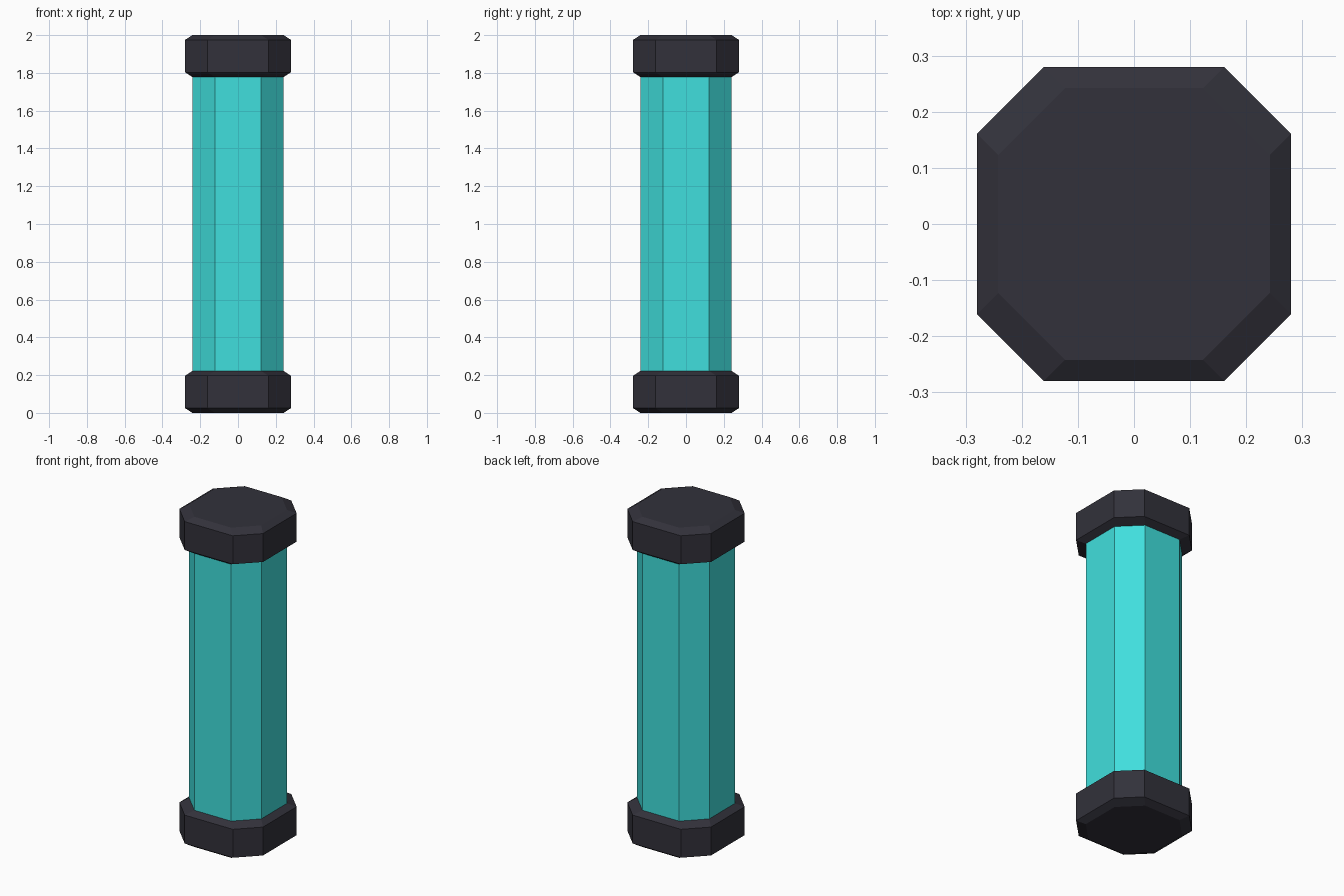
import bpy
import bmesh

cube = bpy.data.objects.get("Cube")
if cube:
    bpy.data.objects.remove(cube, do_unlink=True)


def make_material(name, color):
    mat = bpy.data.materials.new(name)
    mat.use_nodes = True
    mat.diffuse_color = color
    mat.node_tree.nodes["Principled BSDF"].inputs["Base Color"].default_value = color
    return mat


def octagon(half, corner, z):
    """Square of the given half width with its corners cut at 45 degrees."""
    a, b = half, corner
    return [(x, y, z) for x, y in ((a, -b), (a, b), (b, a), (-b, a),
                                   (-a, b), (-a, -b), (-b, -a), (b, -a))]


def loft(name, sections, mat):
    """Join stacked octagons (half, corner, z) into a closed, flat-shaded solid."""
    bm = bmesh.new()
    rings = [[bm.verts.new(p) for p in octagon(*s)] for s in sections]
    for low, high in zip(rings, rings[1:]):
        for i in range(len(low)):
            j = (i + 1) % len(low)
            bm.faces.new((low[i], low[j], high[j], high[i]))
    bm.faces.new(rings[0][::-1])
    bm.faces.new(rings[-1])
    mesh = bpy.data.meshes.new(name)
    bm.to_mesh(mesh)
    bm.free()
    mesh.materials.append(mat)
    obj = bpy.data.objects.new(name, mesh)
    bpy.context.collection.objects.link(obj)
    return obj


teal = make_material("bright_teal", (0.051, 0.74, 0.725, 1))
charcoal = make_material("charcoal", (0.032, 0.031, 0.043, 1))

INNER = (0.242, 0.123)
OUTER = (0.28, 0.161)
CAP, BEVEL = 0.222, 0.025

# Central tube, tucked slightly into both caps
loft("tube", [(*INNER, CAP - 0.02), (*INNER, 2 - CAP + 0.02)], teal)

# Bevelled end caps
for name, base in (("bottom_cap", 0), ("top_cap", 2 - CAP)):
    loft(name, [(*INNER, base), (*OUTER, base + BEVEL),
                (*OUTER, base + CAP - BEVEL), (*INNER, base + CAP)], charcoal)
